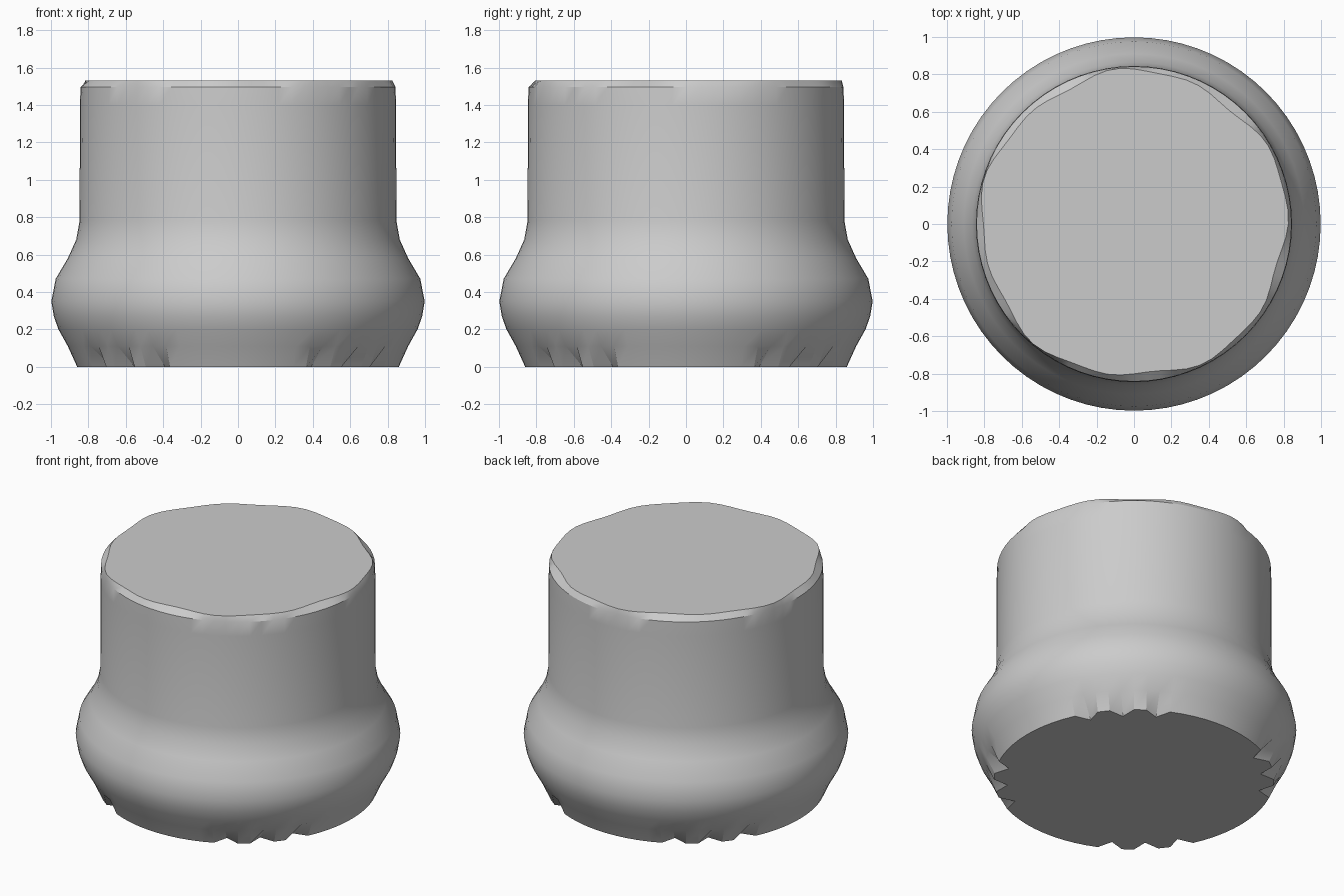
import bpy, bmesh, math

cube = bpy.data.objects.get("Cube")
if cube:
    bpy.data.objects.remove(cube, do_unlink=True)

SEGMENTS = 72

# Single grey material
grey = bpy.data.materials.new("plain grey")
grey.use_nodes = True
colour = (0.6, 0.6, 0.6, 1)
grey.diffuse_color = colour
grey.node_tree.nodes["Principled BSDF"].inputs["Base Color"].default_value = colour

# Body profile (radius, height) from the bulging foot to the top rim
profile = [(0.86, 0), (0.91, 0.11), (0.96, 0.2), (0.985, 0.27), (0.998, 0.35),
           (0.975, 0.47), (0.91, 0.58), (0.865, 0.68), (0.847, 0.78),
           (0.845, 1.4), (0.842, 1.495), (0.815, 1.53)]


def ring_radius(level, radius, i):
    angle = math.tau * i / SEGMENTS
    if level == 0:
        # Toothed notches in the foot edge, clustered on the diagonals
        near_diagonal = abs(math.sin(2 * angle)) > 0.72
        return radius - 0.08 if near_diagonal and i % 3 == 0 else radius
    if level == len(profile) - 1:
        # Slightly uneven, hand-cut rim
        return radius + 0.014 * math.sin(5 * angle) + 0.01 * math.cos(11 * angle)
    return radius


bm = bmesh.new()
rings = []
for level, (radius, z) in enumerate(profile):
    ring = []
    for i in range(SEGMENTS):
        a = math.tau * i / SEGMENTS
        r = ring_radius(level, radius, i)
        ring.append(bm.verts.new((r * math.cos(a), r * math.sin(a), z)))
    rings.append(ring)

# Walls
for low, high in zip(rings, rings[1:]):
    for i in range(SEGMENTS):
        j = (i + 1) % SEGMENTS
        bm.faces.new((low[i], low[j], high[j], high[i]))

# Flat underside and top, fanned from a centre point
for ring, z in ((rings[0], 0), (rings[-1], profile[-1][1])):
    centre = bm.verts.new((0, 0, z))
    for i in range(SEGMENTS):
        bm.faces.new((centre, ring[i], ring[(i + 1) % SEGMENTS]))

bmesh.ops.recalc_face_normals(bm, faces=bm.faces[:])
mesh = bpy.data.meshes.new("round_knob")
bm.to_mesh(mesh)
bm.free()
mesh.materials.append(grey)
knob = bpy.data.objects.new("round_knob", mesh)
bpy.context.collection.objects.link(knob)

# Smooth walls with crisp rim and notches
bpy.ops.object.select_all(action="DESELECT")
knob.select_set(True)
bpy.context.view_layer.objects.active = knob
bpy.ops.object.shade_smooth_by_angle(angle=math.radians(30))
